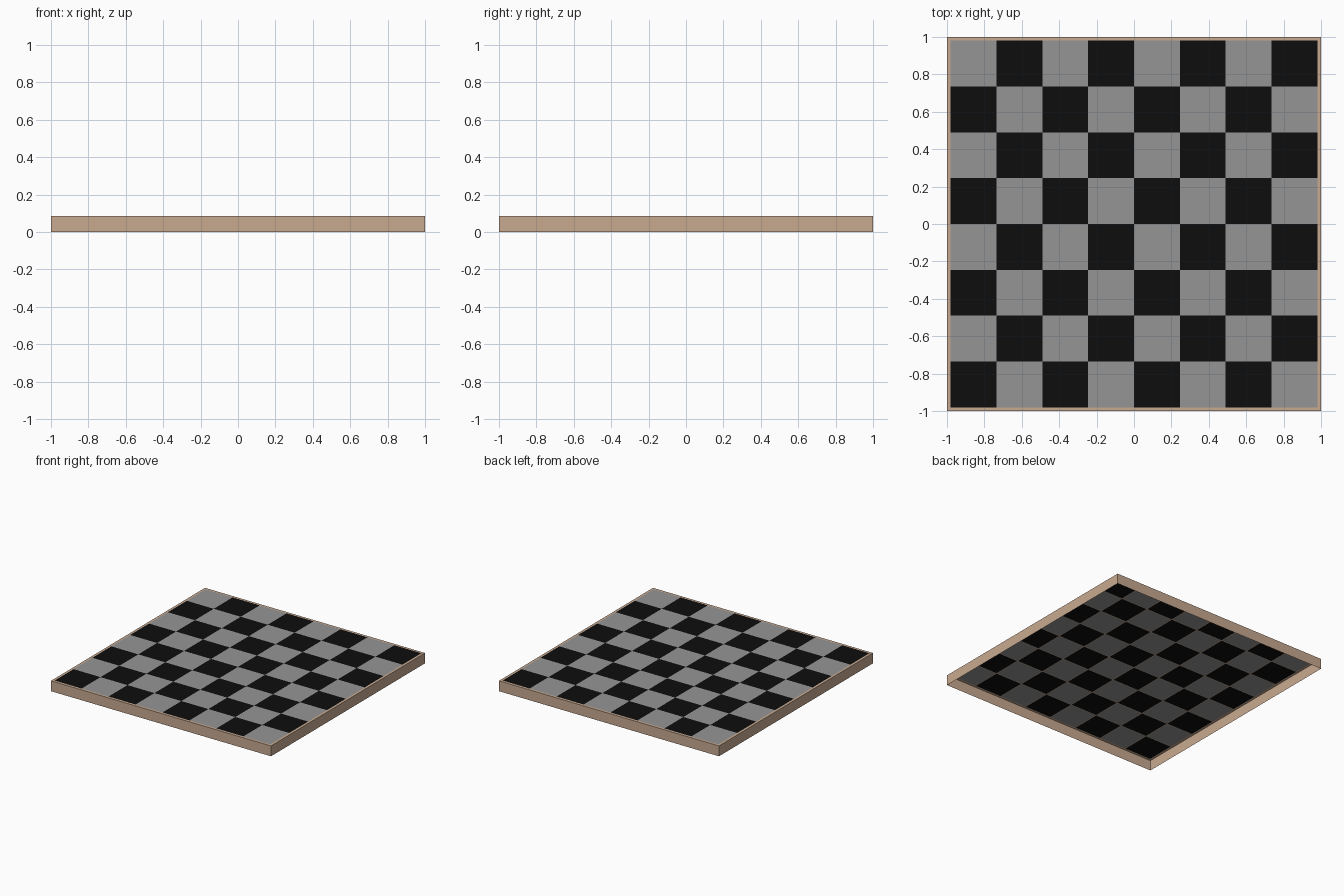
import bpy, bmesh

if "Cube" in bpy.data.objects:
    bpy.data.objects.remove(bpy.data.objects["Cube"])

H = 0.085            # board height
R = 1.0              # outer half width
P = 0.98             # playing field half width
N = 8
S = 2 * P / N


def material(name, rgb):
    m = bpy.data.materials.new(name)
    m.diffuse_color = (*rgb, 1)
    m.use_nodes = True
    m.node_tree.nodes["Principled BSDF"].inputs["Base Color"].default_value = m.diffuse_color
    return m


def finish(name, bm, mat):
    mesh = bpy.data.meshes.new(name)
    bm.to_mesh(mesh)
    bm.free()
    mesh.materials.append(mat)
    obj = bpy.data.objects.new(name, mesh)
    bpy.context.collection.objects.link(obj)
    return obj


def rect(bm, x0, y0, x1, y1, z):
    pts = [(x0, y0), (x1, y0), (x1, y1), (x0, y1)]
    return bm.faces.new([bm.verts.new((x, y, z)) for x, y in pts])


wood = material("wood", (0.58, 0.40, 0.28))
light = material("light_grey", (0.30, 0.30, 0.30))
dark = material("black", (0.004, 0.004, 0.004))

# Frame: thin rim on top, side walls, open underneath
bm = bmesh.new()
loops = [[bm.verts.new((x * r, y * r, z)) for x, y in ((-1, -1), (1, -1), (1, 1), (-1, 1))]
         for r, z in ((R, 0), (R, H), (P, H))]
for a, b in zip(loops, loops[1:]):
    for i in range(4):
        k = (i + 1) % 4
        bm.faces.new((a[i], a[k], b[k], b[i]))
finish("frame", bm, wood)

# Checker squares, bottom left one dark
for name, parity, mat in (("dark_squares", 0, dark), ("light_squares", 1, light)):
    bm = bmesh.new()
    for i in range(N):
        for j in range(N):
            if (i + j) % 2 == parity:
                x, y = -P + i * S, -P + j * S
                rect(bm, x, y, x + S, y + S, H)
    finish(name, bm, mat)

# Fine wooden lattice under the joints between squares
bm = bmesh.new()
w = 0.003
for i in range(1, N):
    c = -P + i * S
    rect(bm, c - w, -P, c + w, P, H - 0.002)
    rect(bm, -P, c - w, P, c + w, H - 0.002)
bmesh.ops.reverse_faces(bm, faces=bm.faces)
finish("joint_lattice", bm, wood)
